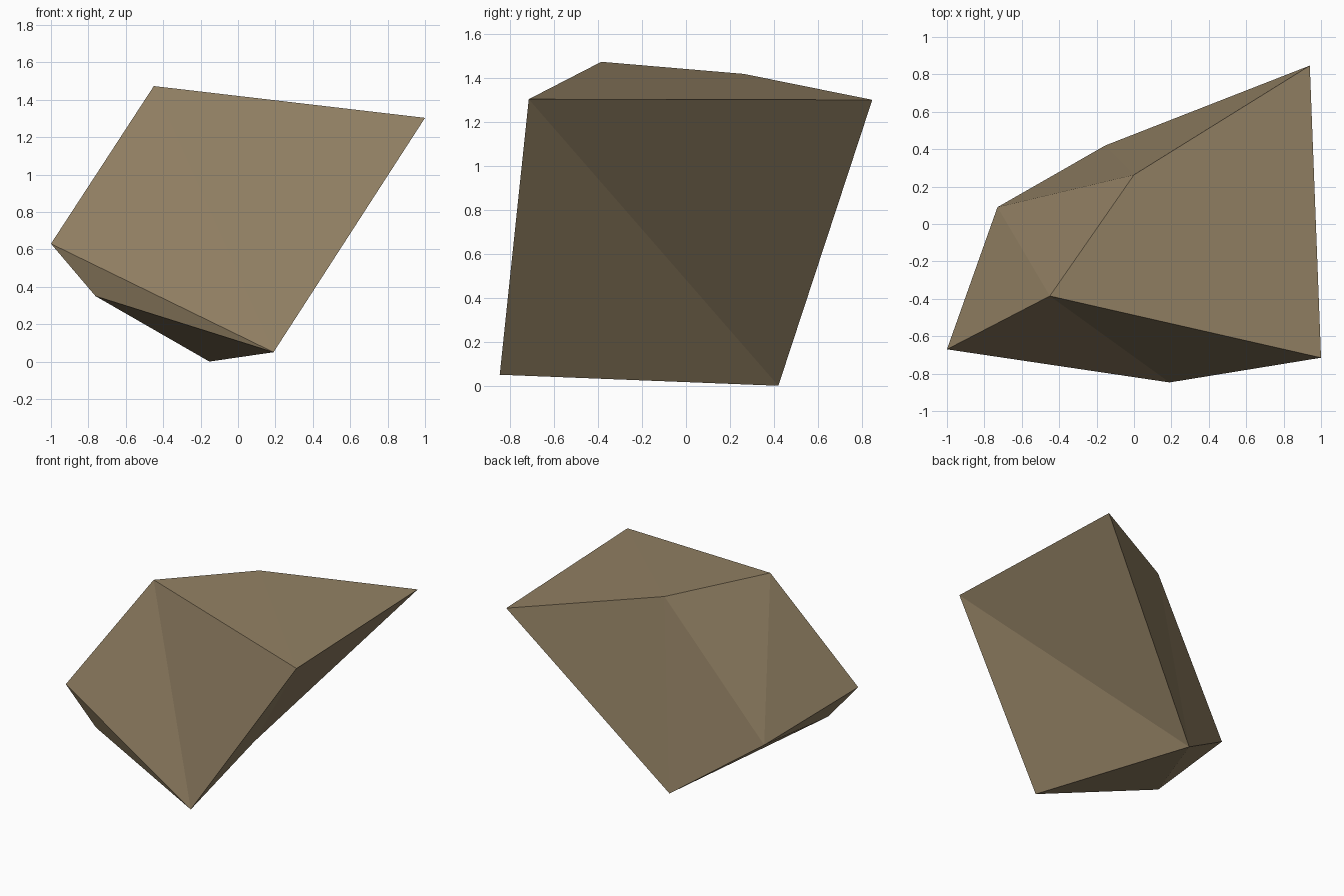
import bpy, bmesh

if "Cube" in bpy.data.objects:
    bpy.data.objects.remove(bpy.data.objects["Cube"])

# Corners of the angular boulder
P = {
    "left": (-1.0, -0.67, 0.63),
    "peak": (-0.45, -0.385, 1.473),
    "right": (1.0, -0.715, 1.303),
    "foot": (0.19, -0.847, 0.05),
    "base": (-0.153, 0.42, 0.0),
    "back": (0.94, 0.847, 1.30),
    "ridge": (0.0, 0.263, 1.418),
    "hip": (-0.73, 0.09, 0.402),
    "chin": (-0.762, -0.643, 0.35),
}

# Flat facets
FACETS = [
    "left foot peak", "peak foot right",                  # front
    "right foot base", "right base back",                 # right side
    "left chin foot", "chin base foot", "chin hip base",  # underside
    "left hip chin", "left peak hip", "peak ridge hip",   # left side
    "ridge base hip", "ridge back base",                  # rear
    "peak right ridge", "right back ridge",               # top
]

bm = bmesh.new()
v = {name: bm.verts.new(co) for name, co in P.items()}
for facet in FACETS:
    bm.faces.new([v[n] for n in facet.split()])
bmesh.ops.recalc_face_normals(bm, faces=bm.faces[:])

mesh = bpy.data.meshes.new("boulder")
bm.to_mesh(mesh)
bm.free()

# Single brown stone colour
stone = bpy.data.materials.new("brown stone")
stone.diffuse_color = (0.285, 0.215, 0.125, 1.0)
stone.use_nodes = True
stone.node_tree.nodes["Principled BSDF"].inputs["Base Color"].default_value = stone.diffuse_color
mesh.materials.append(stone)

boulder = bpy.data.objects.new("boulder", mesh)
bpy.context.collection.objects.link(boulder)
